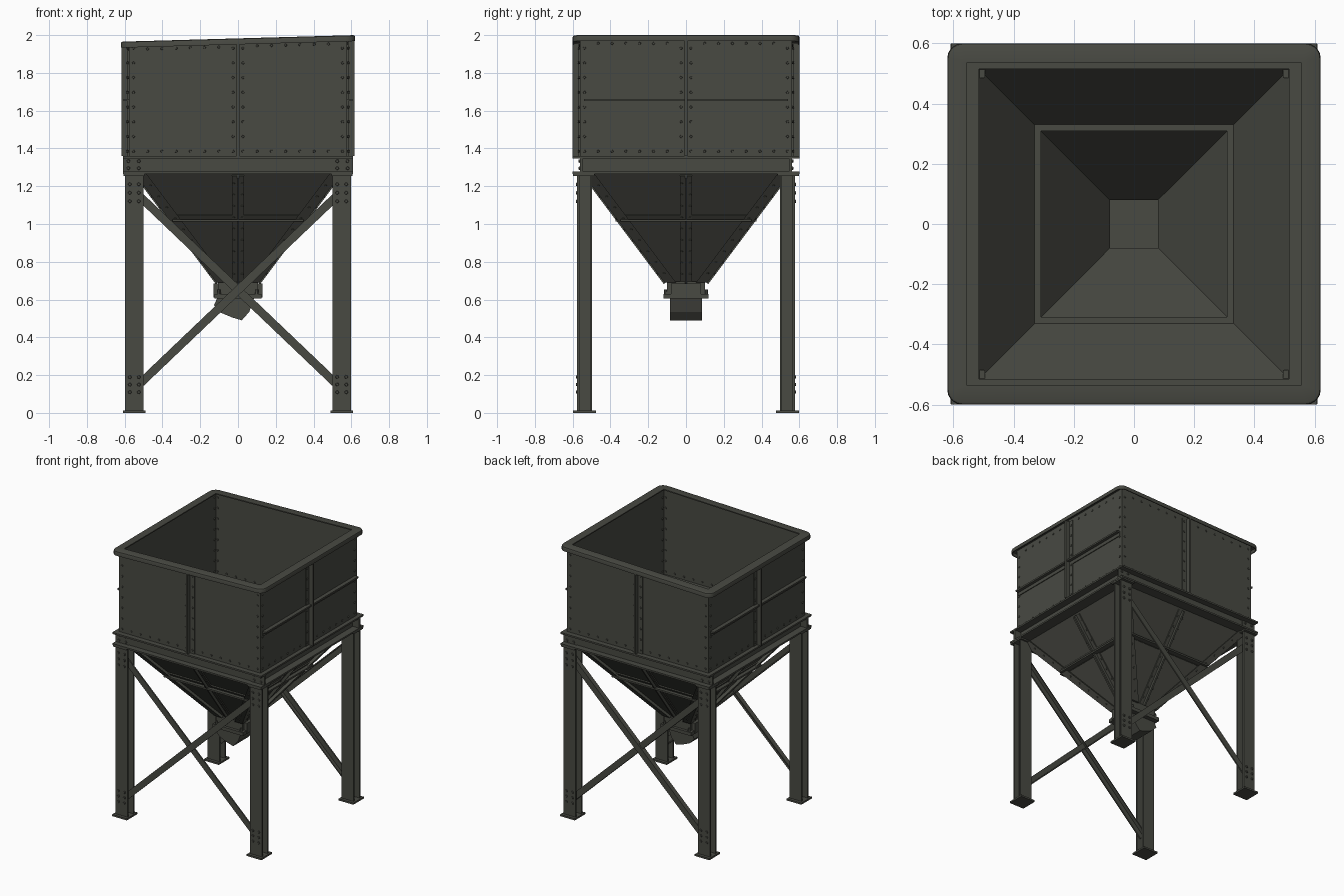
import bpy, bmesh, math
from mathutils import Vector as V

if "Cube" in bpy.data.objects:
    bpy.data.objects.remove(bpy.data.objects["Cube"])

steel = bpy.data.materials.new("dark olive steel")
steel.diffuse_color = (0.065, 0.067, 0.055, 1)
steel.use_nodes = True
steel.node_tree.nodes["Principled BSDF"].inputs["Base Color"].default_value = steel.diffuse_color


def finish(name, bm, smooth=False):
    bmesh.ops.recalc_face_normals(bm, faces=bm.faces)
    me = bpy.data.meshes.new(name)
    bm.to_mesh(me)
    bm.free()
    me.materials.append(steel)
    ob = bpy.data.objects.new(name, me)
    bpy.context.collection.objects.link(ob)
    if smooth:
        bpy.context.view_layer.objects.active = ob
        ob.select_set(True)
        bpy.ops.object.shade_smooth_by_angle(angle=math.radians(35))
        ob.select_set(False)


def loft(bm, rings, cyclic=False):
    """Bridge closed rings; cap the ends unless the rings form a loop."""
    vs = [[bm.verts.new(p) for p in r] for r in rings]
    n = len(vs[0])
    for a, b in zip(vs, vs[1:] + (vs[:1] if cyclic else [])):
        for i in range(n):
            j = (i + 1) % n
            bm.faces.new((a[i], a[j], b[j], b[i]))
    if not cyclic:
        bm.faces.new(vs[0][::-1])
        bm.faces.new(vs[-1])


def rect(hx, hy, z, tilt=0):
    return [(x, y, z + tilt * x) for x, y in ((-hx, -hy), (hx, -hy), (hx, hy), (-hx, hy))]


def box(bm, f, u0, u1, n0, n1, z0, z1):
    loft(bm, [[f(u, n, z) for u, n in ((u0, n0), (u1, n0), (u1, n1), (u0, n1))] for z in (z0, z1)])


def bar(bm, p0, p1, w, d):
    """Bar from p0 to p1 with half-width w and depth d (vectors)."""
    loft(bm, [[p - w, p + w, p + w + d, p - w + d] for p in (V(p0), V(p1))])


def rivet(bm, p, n, r=0.008, h=0.006):
    p, n = V(p), V(n).normalized()
    a = n.orthogonal().normalized()
    b = n.cross(a)
    dirs = [a * math.cos(math.tau * i / 6) + b * math.sin(math.tau * i / 6) for i in range(6)]
    loft(bm, [[p + d * r for d in dirs], [p + d * r * 0.75 + n * h for d in dirs]])


# Each side maps (across, outward, up) to world space
sides = {
    "front": lambda u, n, z: V((u, -n, z)),
    "back": lambda u, n, z: V((-u, n, z)),
    "right": lambda u, n, z: V((n, u, z)),
    "left": lambda u, n, z: V((-n, -u, z)),
}
world = lambda x, y, z: V((x, y, z))
BX, BY, TILT = 0.578, 0.562, 0.028

# Bin walls, with a slightly sloping top
bm = bmesh.new()
loft(bm, [rect(BX, BY, 1.36), rect(BX, BY, 1.978, TILT),
          rect(BX - .01, BY - .01, 1.978, TILT), rect(BX - .01, BY - .01, 1.36)], True)
finish("bin_walls", bm)

# Rounded rim with a turned-down lip
bm = bmesh.new()
rings = []
for d, dz in ((.064, 0), (.01, 0), (.003, -.003), (0, -.01), (0, -.032), (.007, -.032), (.007, -.008), (.064, -.008)):
    hx, hy, r = .62 - d, .6 - d, max(.05 - d, .003)
    ring = []
    for q, (sx, sy) in enumerate(((1, 1), (-1, 1), (-1, -1), (1, -1))):
        for i in range(6):
            a = math.pi / 2 * (q + i / 5)
            x = sx * (hx - r) + r * math.cos(a)
            ring.append((x, sy * (hy - r) + r * math.sin(a), 1.9826 + dz + TILT * x))
    rings.append(ring)
loft(bm, rings, True)
finish("bin_rim", bm, True)

# Hopper funnel with inner ledge and collar
bm = bmesh.new()
prof = ((.555, 1.362), (.515, 1.362), (.515, 1.27), (.08, .69), (.08, .63),
        (.088, .63), (.088, .69), (.523, 1.27), (.523, 1.352), (.555, 1.352))
loft(bm, [rect(h, h, z) for h, z in prof], True)
finish("hopper_funnel", bm)

# Half-width of the hopper outside at height z
hw = lambda z: .088 + (z - .69) * .75

for name, f in sides.items():
    ends = name in ("right", "left")
    wall, half, reach = (BX, BY, .617) if ends else (BY, BX, .6)
    out = f(0, 1, 0)
    top = lambda u: 1.94 + TILT * f(u, wall, 0).x
    # Wall stiffeners: upright tee on every side, cross rail on the two ends
    bm = bmesh.new()
    t = top(0) + .015
    box(bm, f, -.04, .04, wall - .002, wall + .006, 1.36, t)
    box(bm, f, -.007, .007, wall, reach, 1.36, t)
    if ends:
        box(bm, f, -.54, .54, wall, .607, 1.65, 1.662)
        box(bm, f, -.54, .54, wall - .002, wall + .006, 1.625, 1.655)
    finish(name + "_wall_stiffener", bm)
    # Rivets round both panels, outside and inside
    bm = bmesh.new()
    for s in (-1, 1):
        spots = []
        for i in range(8):
            z = 1.385 + i * .078
            spots += [(s * (half - .025), z), (s * .026, z)]
        for i in range(1, 7):
            u = s * (.026 + i * (half - .05) / 7)
            spots += [(u, 1.385), (u, top(u))]
        for u, z in spots:
            base = wall + (.005 if abs(u) < .03 else -.001)
            rivet(bm, f(u, base, z), out)
            if abs(u) > .5 or z < 1.4:
                rivet(bm, f(u, wall - .009, z), -out)
    finish(name + "_wall_rivets", bm)
    # Frame channel, open outward
    bm = bmesh.new()
    L, o = (.597, .608) if ends else (.608, .6)
    web = .556
    box(bm, f, -L, L, web - .03, o, 1.348, 1.36)
    box(bm, f, -L, L, web - .03, o, 1.266, 1.278)
    box(bm, f, -web, web, web - .01, web, 1.27, 1.355)
    if not ends:
        for s in (-1, 1):
            box(bm, f, s * .608, s * .5, web - .01, web + .005, 1.27, 1.355)
            for u in (.525, .58):
                for z in (1.295, 1.333):
                    rivet(bm, f(s * u, web + .004, z), out, .01, .008)
    finish(name + "_frame_channel", bm)
    # Hopper stiffeners: sloping tee and level rail
    bm = bmesh.new()
    across, slope = f(1, 0, 0), f(0, .8, -.6)
    lo, hi = f(0, hw(.7) - .002, .7), f(0, hw(1.26) - .002, 1.26)
    bar(bm, lo, hi, across * .033, slope * .01)
    bar(bm, lo, hi, across * .006, slope * .03)
    h = hw(1.01)
    box(bm, f, -h - .02, h + .02, h - .02, h + .045, 1.012, 1.024)
    bar(bm, f(0, h, 1.015), f(0, hw(1.05), 1.05), across * h, slope * .008)
    for i in range(9):
        z = .74 + i * .06
        for s in (-1, 1):
            rivet(bm, f(s * .022, hw(z), z) + slope * .006, slope, .007)
    finish(name + "_hopper_stiffener", bm)

# Angle irons wrapped over the four hopper corners, with rivets
ell = ((.026, .026), (.026, -.035), (-.003, -.035), (-.003, -.003), (-.035, -.003), (-.035, .026))
bm = bmesh.new()
for sx in (-1, 1):
    for sy in (-1, 1):
        loft(bm, [[(sx * (hw(z) + a), sy * (hw(z) + b), z) for a, b in ell] for z in (.69, 1.266)])
        for i in range(9):
            z = .74 + i * .058
            h = hw(z)
            rivet(bm, (sx * (h + .025), sy * (h - .01), z), (sx * .8, 0, -.6), .007)
            rivet(bm, (sx * (h - .01), sy * (h + .025), z), (0, sy * .8, -.6), .007)
finish("hopper_corner_angles", bm)

# Outlet collar, flange, lugs and bolts
bm = bmesh.new()
loft(bm, [rect(.105, .1, .63), rect(.105, .1, .695), rect(.085, .085, .695), rect(.085, .085, .63)], True)
box(bm, world, -.125, .125, -.12, .12, .605, .63)
for s in (-1, 1):
    box(bm, world, s * .1, s * .13, -.08, .08, .612, .685)
    for t in (-1, 1):
        rivet(bm, (s * .1, t * .108, .628), (0, 0, 1), .01, .025)
finish("outlet_collar", bm)

# Swing gate under the outlet
bm = bmesh.new()
gate = ((-.11, .607), (-.128, .57), (-.09, .53), (-.03, .505), (.02, .49), (.06, .535), (.085, .607))
loft(bm, [[(x, y, z) for x, z in gate] for y in (-.086, .086)])
finish("outlet_gate", bm)

# H-section legs with foot plates, caps and bolts
for sy, yn in ((-1, "front"), (1, "back")):
    for sx, xn in ((-1, "left"), (1, "right")):
        f = lambda x, y, z: V((sx * x, sy * y, z))
        bm = bmesh.new()
        box(bm, f, .5, .598, .564, .576, .01, 1.266)
        box(bm, f, .5, .598, .497, .509, .01, 1.266)
        box(bm, f, .543, .555, .505, .568, .01, 1.266)
        box(bm, f, .49, .61, .476, .598, 0, .013)
        box(bm, f, .495, .606, .485, .597, 1.255, 1.268)
        for x in (.525, .573):
            for z in (.11, .15, .19, 1.12, 1.165, 1.21):
                rivet(bm, f(x, .575, z), (0, sy, 0), .01, .008)
        finish(f"{yn}_{xn}_leg", bm)
    # Crossed angle braces between the legs
    for s, n in ((-1, "falling"), (1, "rising")):
        bm = bmesh.new()
        a, b = V((-s * .54, 0, .135)), V((s * .54, 0, 1.165))
        off = V((0, sy * (.553 if s > 0 else .541), 0))
        side = (b - a).normalized().cross(V((0, 1, 0)))
        bar(bm, a + off, b + off, side * .022, V((0, sy * .01, 0)))
        lip = off - V((0, sy * .025, 0)) + side * .018
        bar(bm, a + lip, b + lip, side * .004, V((0, sy * .03, 0)))
        finish(f"{yn}_{n}_brace", bm)
